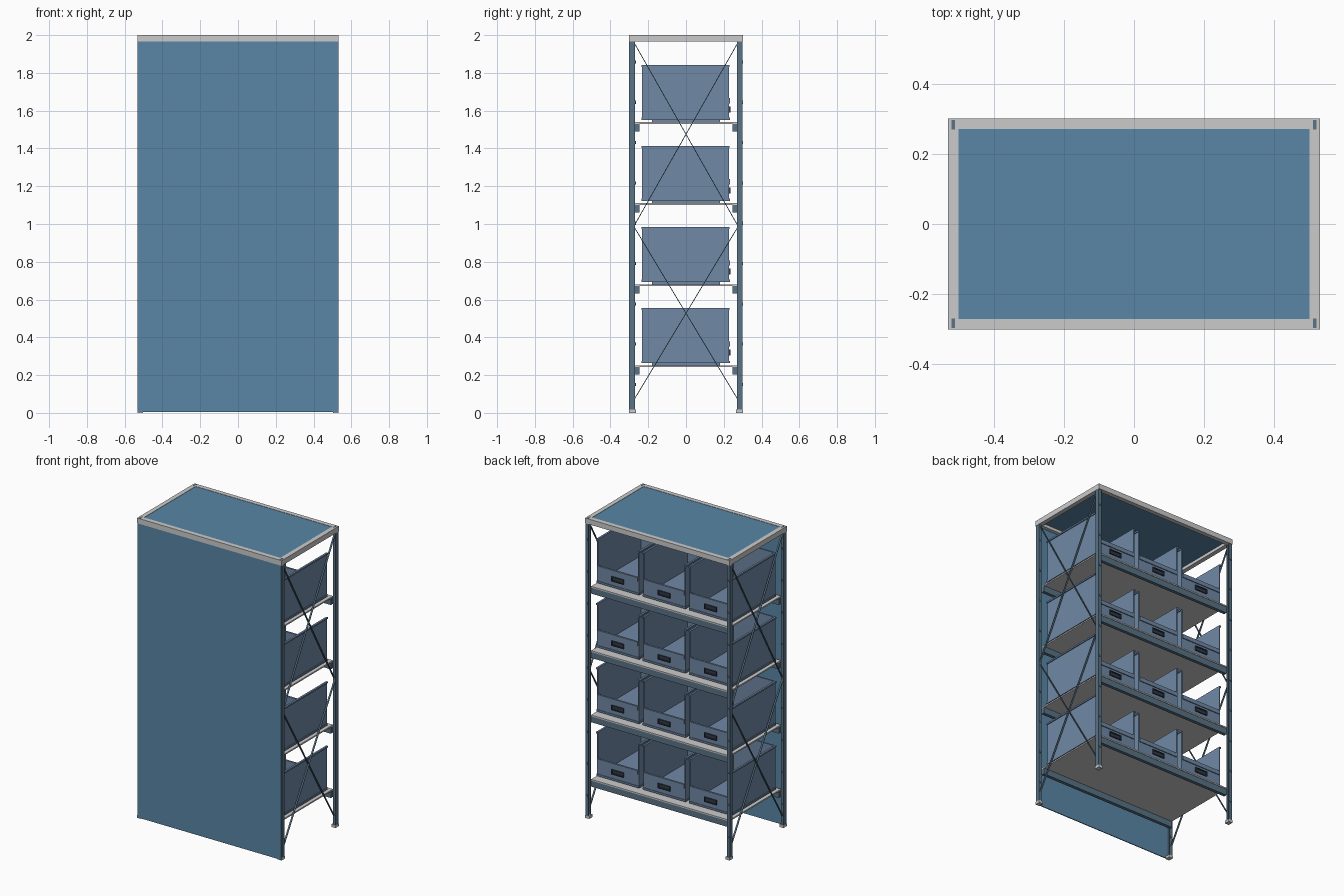
import bpy, bmesh, math
from mathutils import Matrix, Vector

if "Cube" in bpy.data.objects:
    bpy.data.objects.remove(bpy.data.objects["Cube"])


def material(name, rgb):
    m = bpy.data.materials.new(name)
    m.diffuse_color = (*rgb, 1)
    m.use_nodes = True
    m.node_tree.nodes["Principled BSDF"].inputs["Base Color"].default_value = m.diffuse_color
    return m


BLUE = material("panel_blue", (0.10, 0.24, 0.38))
STEEL = material("dark_steel_blue", (0.10, 0.17, 0.24))
BIN = material("bin_blue", (0.16, 0.25, 0.38))
DARK = material("dark_recess", (0.03, 0.04, 0.06))


def add_box(bm, x, y, z):
    """Cuboid from three (low, high) ranges."""
    size = Matrix.Diagonal((x[1] - x[0], y[1] - y[0], z[1] - z[0], 1))
    mid = Matrix.Translation((sum(x) / 2, sum(y) / 2, sum(z) / 2))
    bmesh.ops.create_cube(bm, size=1, matrix=mid @ size)


def finish(name, bm, mat=None):
    me = bpy.data.meshes.new(name)
    bmesh.ops.recalc_face_normals(bm, faces=bm.faces)
    bm.to_mesh(me)
    bm.free()
    if mat:
        me.materials.append(mat)
    return place(name, me)


def place(name, me, loc=(0, 0, 0)):
    ob = bpy.data.objects.new(name, me)
    ob.location = loc
    bpy.context.collection.objects.link(ob)
    return ob


def boxes(name, ranges, mat=None):
    bm = bmesh.new()
    for r in ranges:
        add_box(bm, *r)
    return finish(name, bm, mat)


W, D, T = 0.533, 0.302, 0.03    # half width, half depth, frame width
SHELVES = [0.252 + 0.429 * i for i in range(4)]

# Roof: grey square-tube ring with an inset plate
boxes("roof_frame", [
    ((-W, W), (-D, -D + T), (1.965, 2)),
    ((-W, W), (D - T, D), (1.965, 2)),
    ((-W, -W + T), (-D + T, D - T), (1.965, 2)),
    ((W - T, W), (-D + T, D - T), (1.965, 2))])
boxes("roof_plate", [((-W + T, W - T), (-D + T, D - T), (1.985, 1.998))], BLUE)

# Closed face panel
boxes("face_panel", [((-0.53, 0.53), (-D, -0.296), (0.004, 1.965))], BLUE)

# Posts (channel section open to the inside), with feet and a row of bolts
for sx in (-1, 1):
    for sy in (-1, 1):
        tag = ("left" if sx < 0 else "right") + ("_front" if sy < 0 else "_back")
        y0, y1 = sorted((sy * 0.27, sy * 0.298))

        def xr(a, b):
            return tuple(sorted((sx * a, sx * b)))
        boxes("post_" + tag, [
            (xr(0.527, 0.532), (y0, y1), (0.01, 1.97)),
            (xr(0.51, 0.527), (y0, y0 + 0.006), (0.01, 1.97)),
            (xr(0.51, 0.527), (y1 - 0.006, y1), (0.01, 1.97))], STEEL)
        boxes("foot_" + tag, [
            (xr(0.503, W), tuple(sorted((sy * 0.266, sy * 0.301))), (0, 0.018))])
        boxes("post_cap_" + tag, [(xr(0.512, 0.523), (y0, y1), (1.97, 2.001))], STEEL)
        bm = bmesh.new()
        for i in range(9):
            m = Matrix.Translation((sx * 0.521, y1 + 0.002, 0.15 + 0.2135 * i))
            bmesh.ops.create_cone(bm, cap_ends=True, segments=8, radius1=0.008,
                                  radius2=0.008, depth=0.005,
                                  matrix=m @ Matrix.Rotation(math.pi / 2, 4, 'X'))
        finish("bolts_" + tag, bm, STEEL)

# Crossed flat braces on both sides
for sx in (-1, 1):
    bm = bmesh.new()
    for lo, hi in ((0.075, 0.98), (0.995, 1.955)):
        for d in (-1, 1):
            a, b = Vector((0, -0.272 * d, lo)), Vector((0, 0.272 * d, hi))
            mid = (a + b) / 2
            mid.x = sx * (0.520 + 0.002 * d)
            rot = (b - a).to_track_quat('Z', 'X').to_matrix().to_4x4()
            bmesh.ops.create_cube(bm, size=1, matrix=Matrix.Translation(mid) @ rot @
                                  Matrix.Diagonal((0.004, 0.011, (b - a).length, 1)))
    finish("cross_braces_" + ("left" if sx < 0 else "right"), bm, STEEL)

# Shelves, each on a front and a back beam
for i, z in enumerate(SHELVES):
    boxes(f"shelf_{i + 1}", [((-0.51, 0.51), (-0.272, 0.272), (z - 0.009, z))])
    for s, tag in ((-1, "front"), (1, "back")):
        ya, yb = sorted((s * 0.247, s * 0.269))
        boxes(f"shelf_beam_{tag}_{i + 1}",
              [((-0.512, 0.512), (ya, yb), (z - 0.05, z - 0.009))], STEEL)

# Storage bin: open top, tall sides, low loading face toward +y
B, H, t = 0.155, 0.29, 0.007
bin_parts = [
    ((-B, B), (-0.232, 0.228), (0, 0.008)),
    ((-B, B), (-0.232, -0.232 + t), (0.008, H)),
    ((-B, -B + t), (-0.232 + t, 0.228), (0.008, H)),
    ((B - t, B), (-0.232 + t, 0.228), (0.008, H)),
    ((-B + t, B - t), (0.228 - t, 0.228), (0.008, 0.115)),
    # top rims, lower rim and front lip
    ((-B - 0.006, -B), (-0.235, 0.23), (H - 0.01, H)),
    ((B, B + 0.006), (-0.235, 0.23), (H - 0.01, H)),
    ((-B, B), (-0.235, -0.232), (H - 0.01, H)),
    ((-B - 0.004, -B), (-0.235, 0.23), (0, 0.012)),
    ((B, B + 0.004), (-0.235, 0.23), (0, 0.012)),
    ((-B, B), (0.228, 0.232), (0, 0.012)),
    ((-B + t, B - t), (0.228, 0.234), (0.088, 0.115)),
    # runners under the floor
    ((-0.11, -0.10), (-0.18, 0.18), (-0.012, 0)),
    ((0.10, 0.11), (-0.18, 0.18), (-0.012, 0))]
# label holder frame
L, z0, z1 = 0.045, 0.04, 0.072
label_parts = [
    ((-L, L), (0.228, 0.236), (z0, z0 + 0.006)),
    ((-L, L), (0.228, 0.236), (z1 - 0.006, z1)),
    ((-L, -L + 0.006), (0.228, 0.236), (z0, z1)),
    ((L - 0.006, L), (0.228, 0.236), (z0, z1)),
    ((-L, L), (0.228, 0.230), (z0, z1))]
bin_mesh = label_mesh = None
for r, z in enumerate(SHELVES):
    for c in range(3):
        loc = ((c - 1) * 0.342, 0, z + 0.012)
        tag = f"_{r + 1}_{c + 1}"
        if bin_mesh is None:
            first = boxes("bin" + tag, bin_parts, BIN)
            label = boxes("bin_label_holder" + tag, label_parts, DARK)
            first.location = label.location = loc
            bin_mesh, label_mesh = first.data, label.data
        else:
            place("bin" + tag, bin_mesh, loc)
            place("bin_label_holder" + tag, label_mesh, loc)
